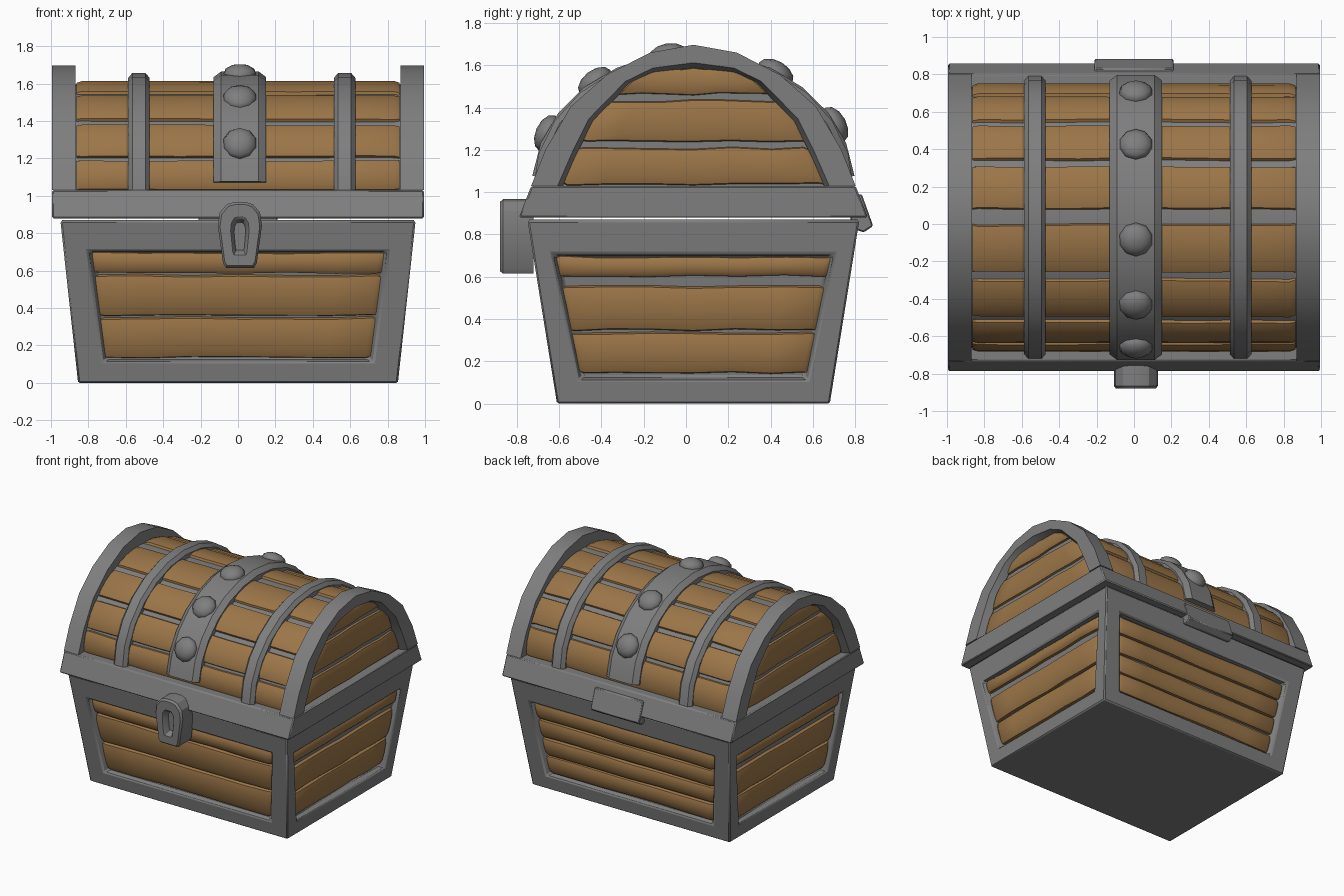
import bpy, bmesh, math, random
from mathutils import Vector, Matrix

if "Cube" in bpy.data.objects:
    bpy.data.objects.remove(bpy.data.objects["Cube"])

random.seed(4)
CY = 0.035  # depth centre of the chest


def material(name, rgb):
    m = bpy.data.materials.new(name)
    m.diffuse_color = (*rgb, 1)
    m.use_nodes = True
    m.node_tree.nodes["Principled BSDF"].inputs["Base Color"].default_value = m.diffuse_color
    return m


IRON = material("grey_iron", (0.21, 0.21, 0.21))
WOOD = material("brown_wood", (0.33, 0.18, 0.065))


def loft(bm, loops, start=True, end=True):
    """Bridge closed loops of equal length, with optional end caps."""
    rings = [[bm.verts.new(p) for p in lp] for lp in loops]
    n = len(rings[0])
    for a, b in zip(rings, rings[1:]):
        for i in range(n):
            j = (i + 1) % n
            bm.faces.new((a[i], a[j], b[j], b[i]))
    if start:
        bm.faces.new(rings[0])
    if end:
        bm.faces.new(rings[-1])


def finish(name, bm, mat, angle=35, bevel=0):
    bmesh.ops.remove_doubles(bm, verts=bm.verts, dist=1e-5)
    bmesh.ops.recalc_face_normals(bm, faces=bm.faces)
    me = bpy.data.meshes.new(name)
    bm.to_mesh(me)
    bm.free()
    me.materials.append(mat)
    ob = bpy.data.objects.new(name, me)
    bpy.context.collection.objects.link(ob)
    bpy.ops.object.select_all(action='DESELECT')
    ob.select_set(True)
    bpy.context.view_layer.objects.active = ob
    bpy.ops.object.shade_smooth_by_angle(angle=math.radians(angle))
    if bevel:
        mod = ob.modifiers.new("soft_edge", 'BEVEL')
        mod.width, mod.segments, mod.limit_method = bevel, 1, 'ANGLE'
        mod.angle_limit = math.radians(40)


def solid(name, loops, mat, **kw):
    bm = bmesh.new()
    loft(bm, loops)
    finish(name, bm, mat, **kw)


def plank(name, P, v0, v1, depth, base=0.0, wobble=0.008, cols=6):
    """Pillow-shaped board on a surface P(u, v, d)."""
    rows = [(0, 0), (0.03, 0.6), (0.2, 0.93), (0.5, 1), (0.8, 0.93), (0.97, 0.6), (1, 0)]
    us = [0.012, 0.03] + [i / cols for i in range(1, cols)] + [0.97, 0.988]
    loops = []
    for k, u in enumerate(us):
        lo = v0 + random.uniform(-1, 1) * wobble
        hi = v1 + random.uniform(-1, 1) * wobble
        s = 0.6 if k in (0, len(us) - 1) else 1
        loops.append([P(u, lo + (hi - lo) * t, base + depth * h * s) for t, h in rows])
    solid(name, loops, WOOD, angle=40)


# Tapered body with one recessed panel on each side
BH = 0.87


def rect(hx, y0, y1, z):
    return [Vector(p) for p in ((-hx, y0, z), (hx, y0, z), (hx, y1, z), (-hx, y1, z))]


low, high = rect(0.855, -0.61, 0.68, 0), rect(0.95, -0.75, 0.82, BH)


def side_panel(i, mb, mt):
    a, b, c, d4 = low[i], low[(i + 1) % 4], high[(i + 1) % 4], high[i]
    n = (b - a).cross(d4 - a).normalized()

    def P(u, v, d):
        V = 0.126 + (0.81 - 0.126) * v
        m = mb + (mt - mb) * v
        U = m + (1 - 2 * m) * u
        return a.lerp(b, U).lerp(d4.lerp(c, U), V) + n * d
    return [a, b, c, d4], P


def square(P, m, d):
    return [P(m, m, d), P(1 - m, m, d), P(1 - m, 1 - m, d), P(m, 1 - m, d)]


three = [(0.03, 0.395), (0.405, 0.775), (0.79, 0.98)]
gapped = [(0.05, 0.375), (0.39, 0.74), (0.82, 0.98)]
four = [(0.03, 0.26), (0.275, 0.5), (0.515, 0.745), (0.76, 0.98)]
bm = bmesh.new()
sides = [("front", 0.083, 0.07, three), ("right", 0.09, 0.06, gapped),
         ("back", 0.083, 0.07, four), ("left", 0.09, 0.06, gapped)]
for i, (label, mb, mt, spans) in enumerate(sides):
    outer, P = side_panel(i, mb, mt)
    loft(bm, [outer, square(P, 0, 0), square(P, 0.018, -0.05)], start=False)
    for k, (v0, v1) in enumerate(spans):
        plank(f"{label}_plank_{k + 1}", P, v0, v1, 0.04, -0.052)
for cap in (low, high):
    bm.faces.new([bm.verts.new(p) for p in cap])
finish("chest_body", bm, IRON, bevel=0.01)

# Lid rim
solid("lid_rim", [rect(0.995, CY - 0.825, CY + 0.825, 0.88),
                  rect(0.995, CY - 0.767, CY + 0.767, 1.03)], IRON, bevel=0.008)


# Lid dome and boards that wrap over it
def dome_point(x, deg, off):
    t = math.radians(deg)
    return Vector((x, CY - (0.695 + off) * math.cos(t), 1.02 + (0.575 + off) * math.sin(t)))


solid("lid_dome", [[dome_point(x, k * 7.5, 0) for k in range(25)] for x in (-0.93, 0.93)], IRON)

for k, (t0, t1) in enumerate([(1, 17), (18.5, 38), (41, 62), (65, 87), (93.5, 113),
                              (116, 134), (137, 156), (158, 179)]):
    plank(f"lid_plank_{k + 1}", lambda u, v, d: dome_point(-0.885 + 1.77 * u, v, d),
          t0, t1, 0.03, -0.003, 0.4)

# Arched end frames with boarded windows
OUT = [(0.767, 1.03), (0.70, 1.2), (0.58, 1.405), (0.41, 1.555), (0.205, 1.66), (0, 1.697)]
INN = [(0.63, 1.03), (0.56, 1.19), (0.485, 1.34), (0.31, 1.52), (0.19, 1.575), (0, 1.60)]


def full(half):
    return [(CY - y, z) for y, z in half] + [(CY + y, z) for y, z in half[-2::-1]]


def window_half(z):
    for (ya, za), (yb, zb) in zip(INN, INN[1:]):
        if z <= zb:
            return ya + (yb - ya) * max(0, (z - za) / (zb - za))
    return 0.0


for s, label in ((-1, "left"), (1, "right")):
    loops = []
    for (yo, zo), (yi, zi) in zip(full(OUT), full(INN)):
        ch = Vector((yo - yi, zo - zi)).normalized() * 0.012
        loops.append([(s * 0.87, yo, zo), (s * 0.995, yo, zo),
                      (s * 0.995, yi + ch.x, zi + ch.y), (s * 0.94, yi - ch.x, zi - ch.y),
                      (s * 0.87, yi, zi)])
    solid(f"{label}_arch", loops, IRON, angle=25)

    def W(u, z, d, s=s):
        return Vector((s * (0.93 + d), CY + (2 * u - 1) * (window_half(z) + 0.004), z))
    for k, (z0, z1) in enumerate([(1.035, 1.21), (1.238, 1.435), (1.463, 1.585)]):
        plank(f"{label}_window_plank_{k + 1}", W, z0, z1, 0.03, -0.003, 0.006)


# Iron straps over the lid
def strap(name, cx, section, t0, t1, n):
    solid(name, [[dome_point(cx + dx, t0 + (t1 - t0) * i / n, off) for dx, off in section]
                 for i in range(n + 1)], IRON, angle=25)


thin = [(-0.058, -0.02), (-0.058, 0.035), (-0.035, 0.062), (0.035, 0.062), (0.058, 0.035), (0.058, -0.02)]
wide = [(-0.14, -0.01), (-0.14, 0.04), (-0.10, 0.07), (0.10, 0.07), (0.14, 0.04), (0.14, -0.01)]
strap("left_strap", -0.53, thin, 0, 180, 12)
strap("right_strap", 0.57, thin, 0, 180, 12)
strap("centre_strap", 0.01, wide, 5, 175, 12)

# Domed rivets on the centre strap
for k, deg in enumerate((24, 52, 81, 121, 152)):
    p = dome_point(0.01, deg, 0.062)
    normal = (dome_point(0.01, deg, 0.2) - p).normalized()
    bm = bmesh.new()
    bmesh.ops.create_uvsphere(bm, u_segments=10, v_segments=6, radius=1)
    rot = normal.to_track_quat('Z', 'Y').to_matrix().to_4x4()
    bm.transform(Matrix.Translation(p) @ rot @ Matrix.Diagonal((0.092, 0.092, 0.055, 1)))
    finish(f"rivet_{k + 1}", bm, IRON, angle=50)

# Lock plate with a sunken keyhole
half = [(0.075, 0.615), (0.09, 0.64), (0.118, 0.84), (0.108, 0.91), (0.07, 0.955), (0.03, 0.967)]
outline = half + [(-x, z) for x, z in reversed(half)]


def lock_loop(y, sx, sz):
    return [(0.01 + x * sx, y, 0.78 + (z - 0.78) * sz) for x, z in outline]


solid("lock", [lock_loop(-0.72, 1, 1), lock_loop(-0.865, 1, 1), lock_loop(-0.88, 0.9, 0.93),
               lock_loop(-0.88, 0.42, 0.58), lock_loop(-0.872, 0.36, 0.52),
               lock_loop(-0.83, 0.26, 0.42)], IRON, angle=30)

# Back hinge plate
hinge = [(0.77, 0.99), (0.832, 0.99), (0.885, 0.84), (0.84, 0.81), (0.78, 0.83)]
solid("hinge", [[(x, y, z) for y, z in hinge] for x in (-0.21, 0.21)], IRON, bevel=0.006)
